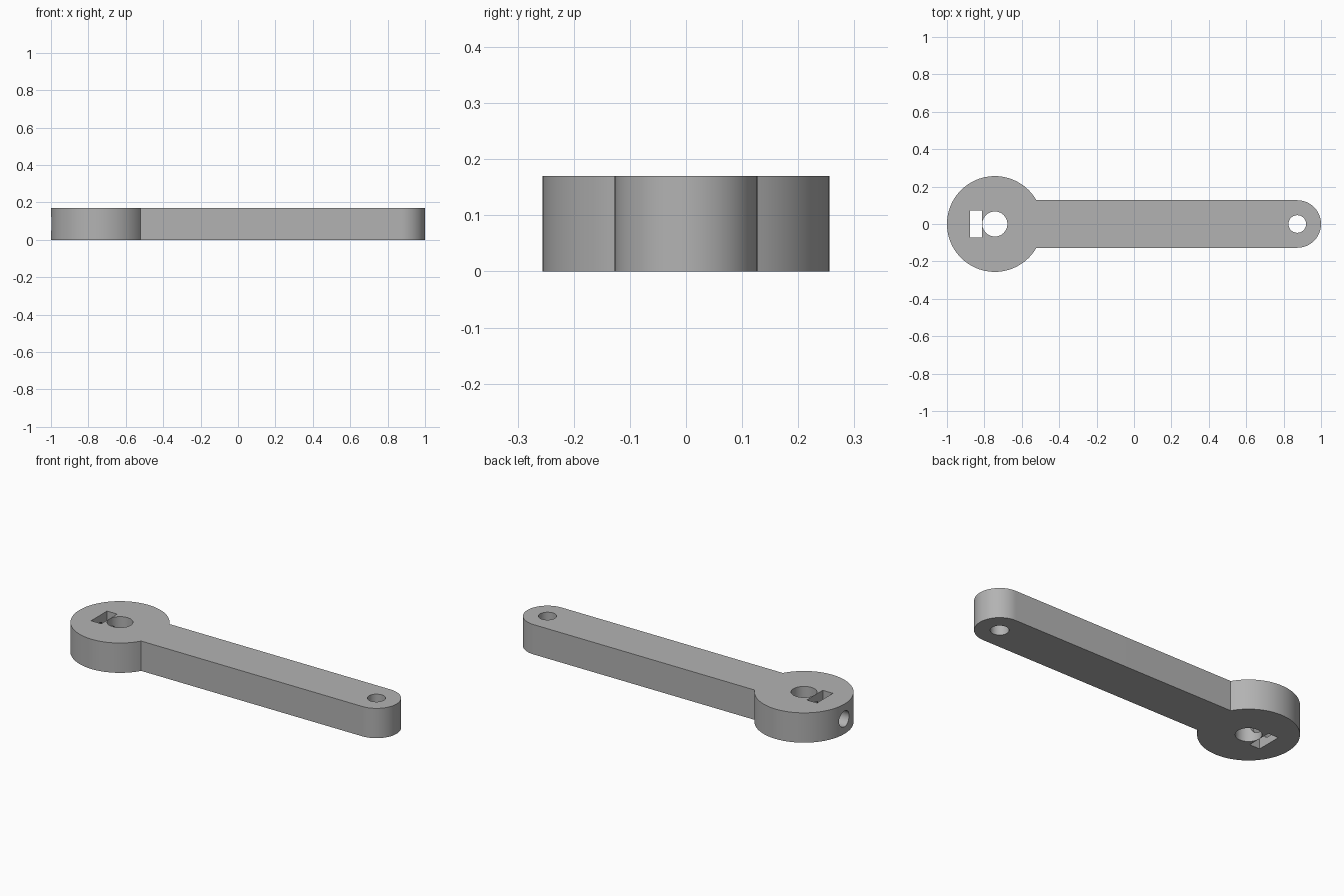
import bpy
import bmesh
import math

if "Cube" in bpy.data.objects:
    bpy.data.objects.remove(bpy.data.objects["Cube"])

HEIGHT = 0.17
HUB_X, HUB_R = -0.744, 0.256
TIP_X, TIP_R = 0.873, 0.127

grey = bpy.data.materials.new("plain grey")
grey.diffuse_color = (0.45, 0.45, 0.45, 1)
grey.use_nodes = True
grey.node_tree.nodes["Principled BSDF"].inputs["Base Color"].default_value = grey.diffuse_color


def arc(cx, r, start, end, steps):
    return [(cx + r * math.cos(start + (end - start) * i / steps),
             r * math.sin(start + (end - start) * i / steps))
            for i in range(steps + 1)]


# Lever body: round hub, straight arm and rounded tip in one outline
neck = math.asin(TIP_R / HUB_R)
outline = arc(HUB_X, HUB_R, neck, 2 * math.pi - neck, 80)
outline += arc(TIP_X, TIP_R, -math.pi / 2, math.pi / 2, 40)
bm = bmesh.new()
base = bm.faces.new([bm.verts.new((x, y, 0)) for x, y in outline])
top = bmesh.ops.extrude_face_region(bm, geom=[base])["geom"]
bmesh.ops.translate(bm, vec=(0, 0, HEIGHT),
                    verts=[v for v in top if isinstance(v, bmesh.types.BMVert)])
bmesh.ops.recalc_face_normals(bm, faces=bm.faces)
mesh = bpy.data.meshes.new("lever_arm")
bm.to_mesh(mesh)
bm.free()
lever = bpy.data.objects.new("lever_arm", mesh)
bpy.context.collection.objects.link(lever)
mesh.materials.append(grey)


def cut(cutter, name):
    cutter.name = name
    cutter.hide_render = True
    cutter.data.materials.append(grey)
    mod = lever.modifiers.new(name, "BOOLEAN")
    mod.operation = "DIFFERENCE"
    mod.solver = "EXACT"
    mod.object = cutter
    bpy.ops.object.select_all(action="DESELECT")
    lever.select_set(True)
    bpy.context.view_layer.objects.active = lever
    bpy.ops.object.modifier_apply(modifier=name)
    bpy.data.objects.remove(cutter)


def drill(name, radius, depth, location, rotation=(0, 0, 0)):
    bpy.ops.mesh.primitive_cylinder_add(vertices=48, radius=radius, depth=depth,
                                        location=location, rotation=rotation)
    cut(bpy.context.object, name)


# Shaft bore in the hub and pin hole in the tip
drill("shaft_bore", 0.067, 0.5, (HUB_X, 0, HEIGHT / 2))
drill("pin_hole", 0.047, 0.5, (TIP_X, 0, HEIGHT / 2))

# Nut slot beside the bore
bpy.ops.mesh.primitive_cube_add(size=1, location=(-0.844, 0, HEIGHT / 2))
bpy.context.object.scale = (0.064, 0.144, 0.5)
cut(bpy.context.object, "nut_slot")

# Set screw hole from the hub rim into the bore
drill("screw_hole", 0.045, 0.35, (HUB_X - 0.175, 0, HEIGHT / 2), (0, math.pi / 2, 0))

bpy.ops.object.select_all(action="DESELECT")
lever.select_set(True)
bpy.context.view_layer.objects.active = lever
bpy.ops.object.shade_smooth_by_angle(angle=math.radians(30))
